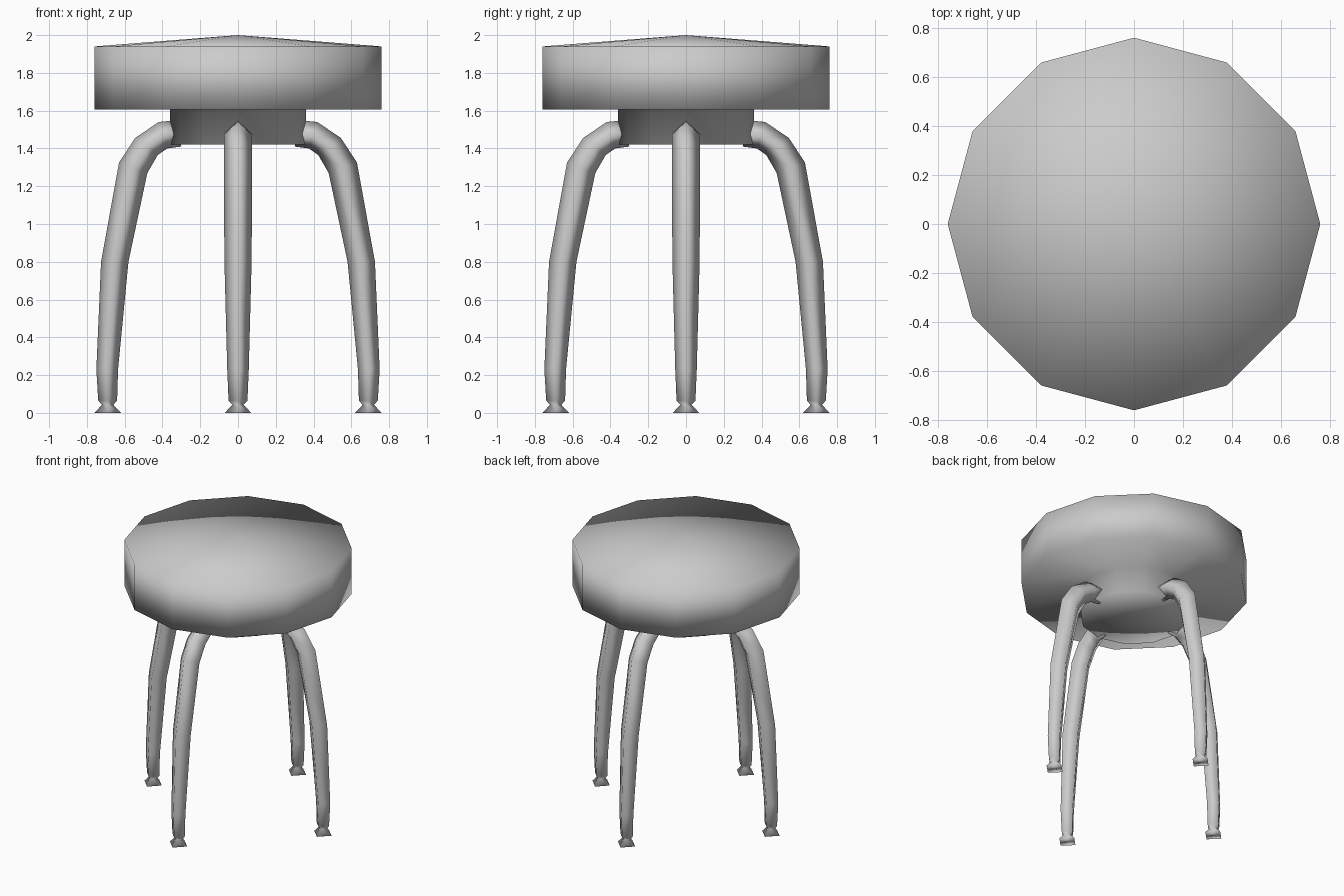
import bpy, bmesh
from math import sin, cos, pi
from mathutils import Vector

if "Cube" in bpy.data.objects:
    bpy.data.objects.remove(bpy.data.objects["Cube"])


def finish(bm, name):
    bmesh.ops.recalc_face_normals(bm, faces=bm.faces)
    mesh = bpy.data.meshes.new(name)
    bm.to_mesh(mesh)
    bm.free()
    for p in mesh.polygons:
        p.use_smooth = True
    obj = bpy.data.objects.new(name, mesh)
    bpy.context.collection.objects.link(obj)
    return obj


def bridge(bm, rings):
    n = len(rings[0])
    for a, b in zip(rings, rings[1:]):
        for i in range(n):
            j = (i + 1) % n
            bm.faces.new((a[i], a[j], b[j], b[i]))


def fan(bm, ring, tip):
    v = bm.verts.new(tip)
    for i in range(len(ring)):
        bm.faces.new((ring[i], ring[(i + 1) % len(ring)], v))


# Twelve-sided lathe: seat cushion with shallow cone top, stepping in to the hub
bm = bmesh.new()
profile = [(0.76, 1.94), (0.76, 1.605), (0.36, 1.605), (0.36, 1.42)]
rings = [[bm.verts.new((r * cos(i * pi / 6), r * sin(i * pi / 6), z)) for i in range(12)]
         for r, z in profile]
bridge(bm, rings)
fan(bm, rings[0], (0, 0, 2.0))
fan(bm, rings[-1], (0, 0, 1.42))
finish(bm, "seat_and_hub")

# Leg sections: outer point (x, z), inner point (x, z), half width; diamond section
sections = [
    ((0.32, 1.55), (0.30, 1.41), 0.075),
    ((0.42, 1.54), (0.375, 1.40), 0.075),
    ((0.545, 1.455), (0.425, 1.365), 0.075),
    ((0.63, 1.325), (0.48, 1.27), 0.075),
    ((0.725, 0.80), (0.58, 0.80), 0.072),
    ((0.75, 0.23), (0.635, 0.23), 0.057),
    ((0.74, 0.065), (0.64, 0.065), 0.05),
    ((0.72, 0.043), (0.66, 0.043), 0.03),   # ankle
    ((0.76, 0.0), (0.62, 0.0), 0.07),       # foot
]


def leg(name, turn):
    bm = bmesh.new()
    rings = []
    for o, i, w in sections:
        mx, mz = (o[0] + i[0]) / 2, (o[1] + i[1]) / 2
        pts = [(o[0], 0, o[1]), (mx, w, mz), (i[0], 0, i[1]), (mx, -w, mz)]
        rings.append([bm.verts.new(Vector(p)) for p in pts])
    bridge(bm, rings)
    bm.faces.new(rings[0])
    bm.faces.new(rings[-1])
    obj = finish(bm, name)
    obj.rotation_euler.z = turn


# Four legs, one per axis
for k, side in enumerate(("right", "back", "left", "front")):
    leg(side + "_leg", k * pi / 2)
